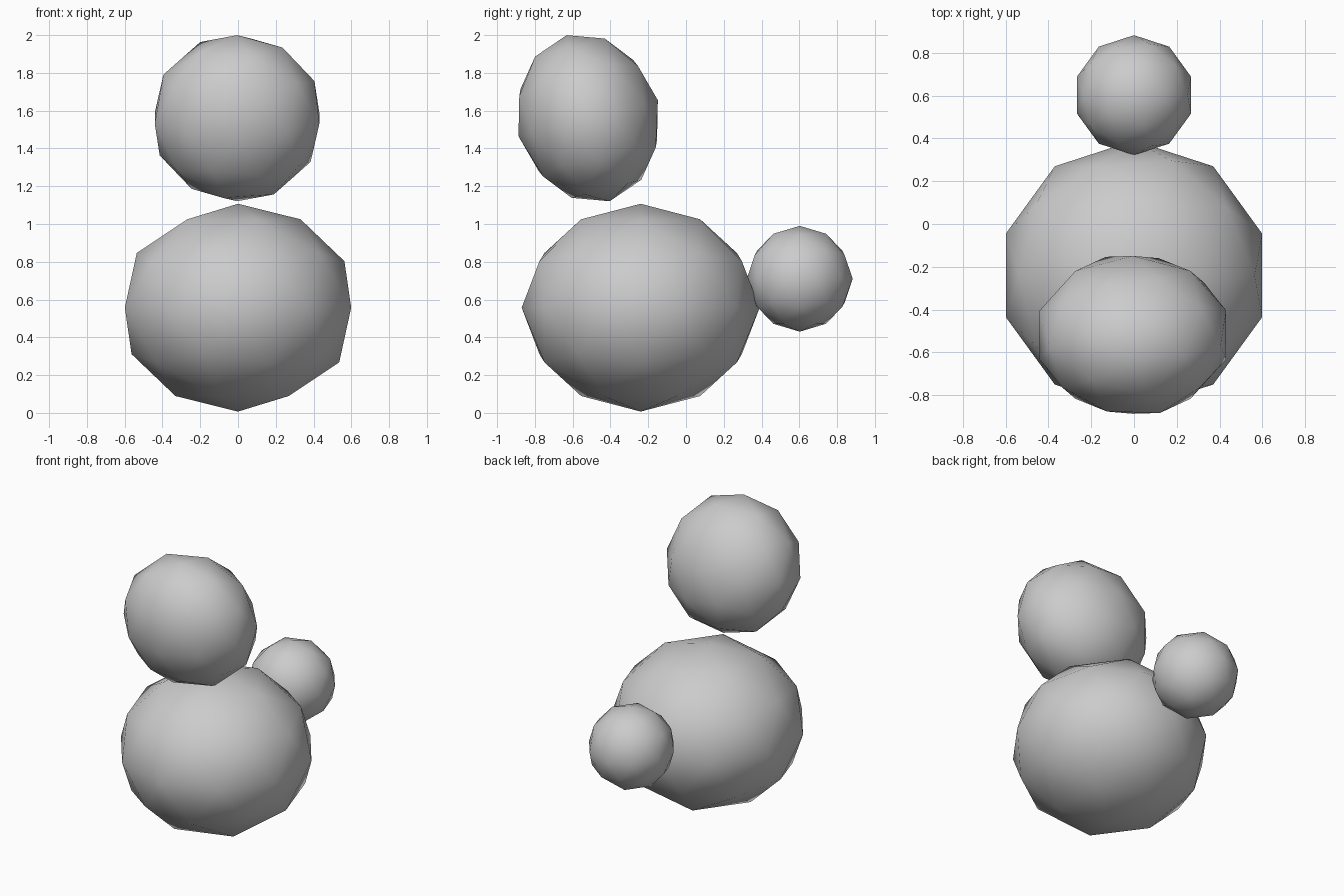
import bpy
import math

if "Cube" in bpy.data.objects:
    bpy.data.objects.remove(bpy.data.objects["Cube"])


def ball(name, location, radii, tilt=0.0):
    """Smooth-shaded 80-face icosphere stretched to the given radii."""
    bpy.ops.mesh.primitive_ico_sphere_add(subdivisions=2, radius=1, location=location,
                                          rotation=(math.radians(tilt), 0, 0))
    obj = bpy.context.object
    obj.name = name
    obj.scale = radii
    bpy.ops.object.shade_smooth()
    return obj


# Wide, slightly squashed body
ball("body", (0, -0.24, 0.557), (0.63, 0.63, 0.55))

# Head, flattened front to back and tilted
ball("head", (-0.005, -0.518, 1.56), (0.458, 0.381, 0.454), tilt=14.5)

# Round tail at the back
ball("tail", (0, 0.602, 0.71), (0.28, 0.28, 0.28))
